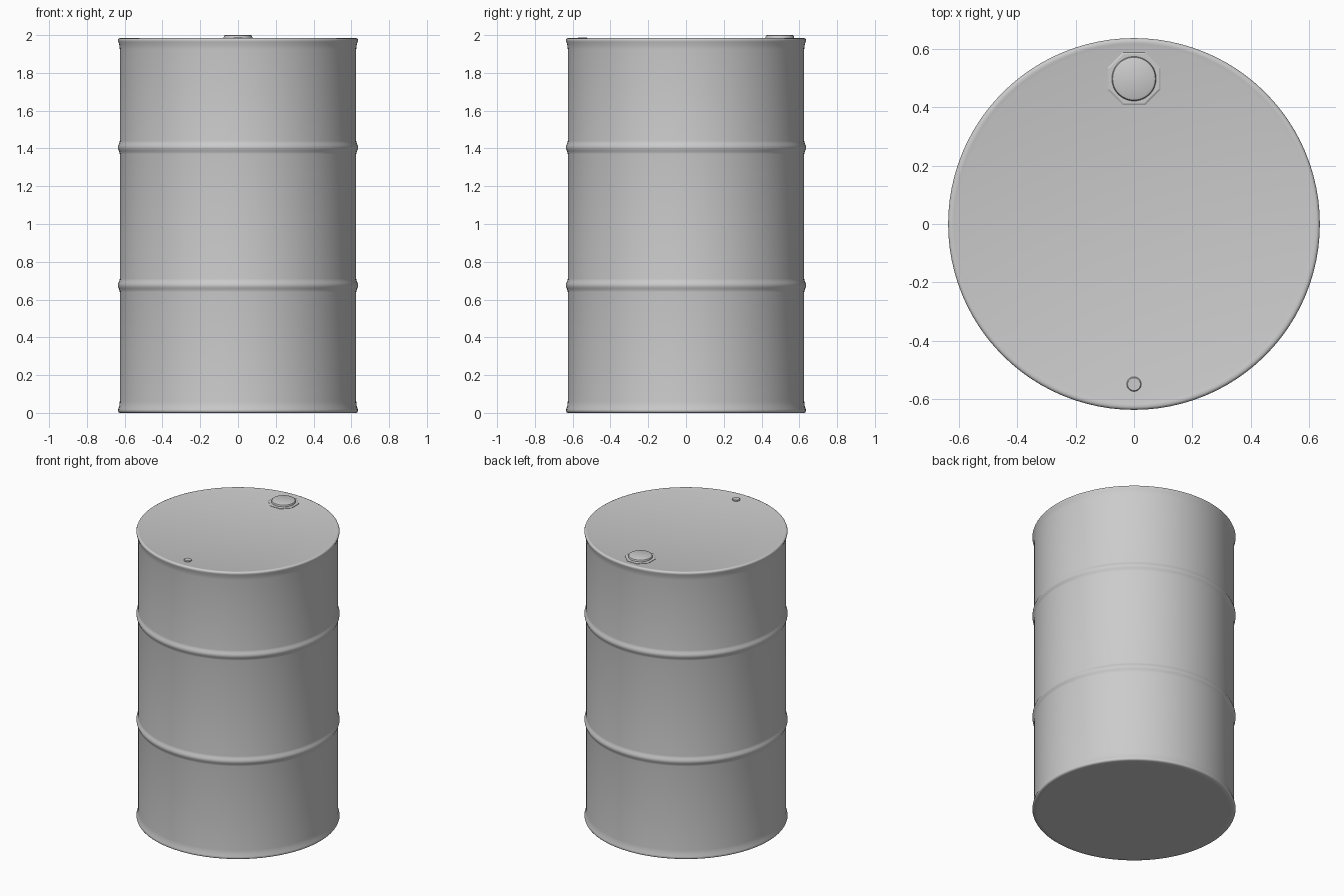
import bpy, math

if "Cube" in bpy.data.objects:
    bpy.data.objects.remove(bpy.data.objects["Cube"])

grey = bpy.data.materials.new("light grey metal")
grey.diffuse_color = (0.6, 0.6, 0.6, 1)
grey.use_nodes = True
grey.node_tree.nodes["Principled BSDF"].inputs["Base Color"].default_value = grey.diffuse_color


def lathe(name, profile, sides, centre=(0, 0), turn=0.0, angle=35):
    """Revolve (radius, z) points around a vertical axis, closing both ends."""
    verts, faces = [], []
    for r, z in profile:
        for i in range(sides):
            a = turn + 2 * math.pi * i / sides
            verts.append((centre[0] + r * math.cos(a), centre[1] + r * math.sin(a), z))
    for k in range(len(profile) - 1):
        for i in range(sides):
            j = (i + 1) % sides
            faces.append((k * sides + i, k * sides + j,
                          (k + 1) * sides + j, (k + 1) * sides + i))
    faces.append(tuple(reversed(range(sides))))
    last = (len(profile) - 1) * sides
    faces.append(tuple(range(last, last + sides)))
    mesh = bpy.data.meshes.new(name)
    mesh.from_pydata(verts, [], faces)
    mesh.materials.append(grey)
    obj = bpy.data.objects.new(name, mesh)
    bpy.context.collection.objects.link(obj)
    bpy.ops.object.select_all(action='DESELECT')
    obj.select_set(True)
    bpy.context.view_layer.objects.active = obj
    bpy.ops.object.shade_smooth_by_angle(angle=math.radians(angle))
    return obj


# Drum body: rolled end rims and two raised hoops
R, H = 0.626, 0.636
profile = [(0.60, 0.0), (0.625, 0.0), (0.633, 0.004), (H, 0.011), (0.634, 0.02), (0.629, 0.035), (R, 0.06)]
for z in (0.675, 1.405):
    profile += [(R + (H - R) * (0.5 + 0.5 * math.cos(math.pi * t / 5)), z + 0.035 * t / 5)
                for t in range(-5, 6)]
profile += [(R, 1.925), (0.629, 1.95), (0.634, 1.965), (H, 1.974), (0.633, 1.981), (0.626, 1.984), (0.617, 1.983), (0.605, 1.98)]
lathe("drum_body", profile, 96, angle=50)

# Large bung: octagonal flange with a round cap
lathe("bung_flange", [(0.098, 1.975), (0.098, 1.983), (0.092, 1.986)], 8, (0, 0.497), math.pi / 8, 20)
lathe("bung_cap", [(0.076, 1.98), (0.076, 1.99), (0.073, 1.997), (0.067, 2.0)], 48, (0, 0.497))

# Small vent plug
lathe("vent_plug", [(0.025, 1.975), (0.025, 1.985), (0.022, 1.988)], 24, (0, -0.548))
